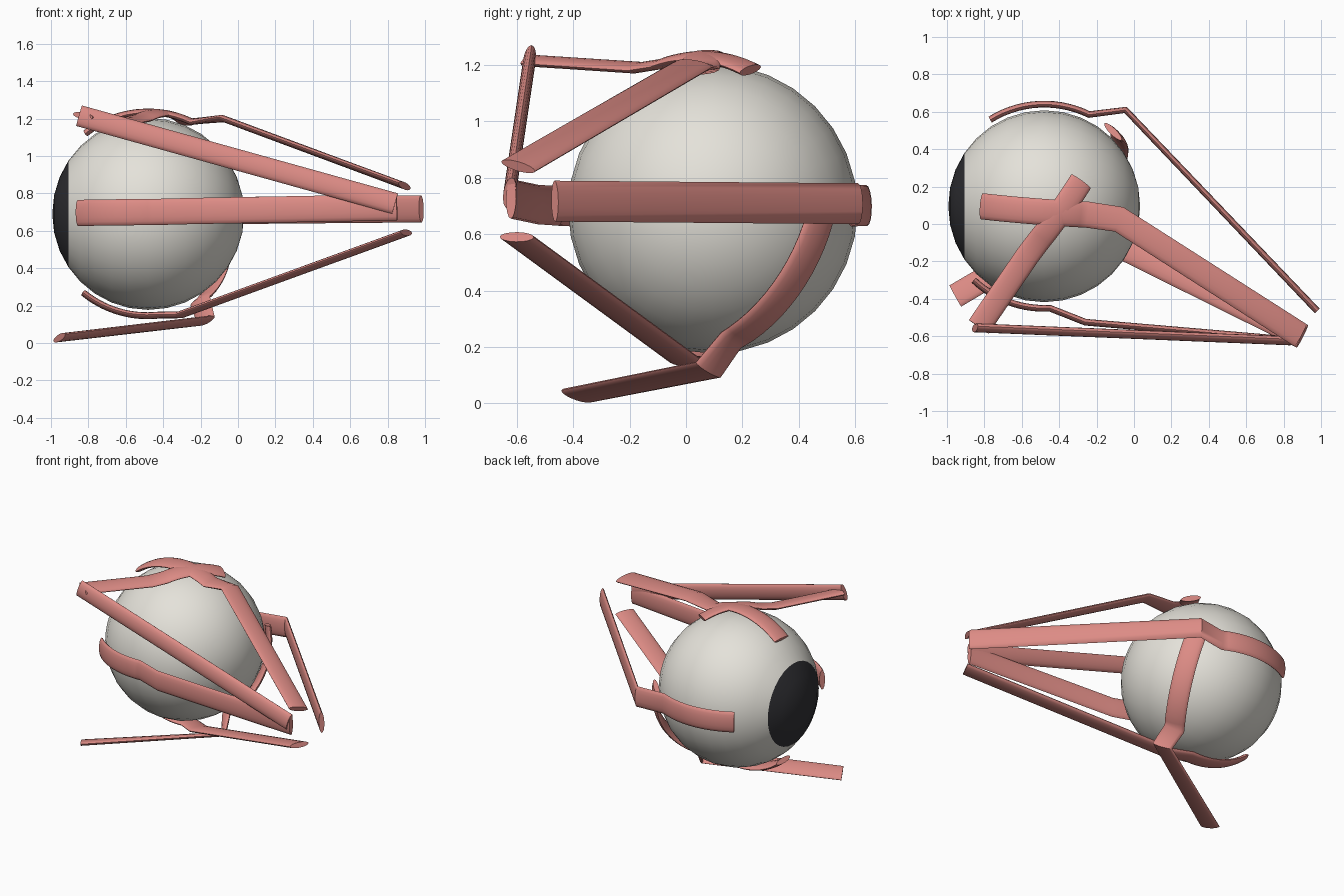
import bpy, bmesh, math
from mathutils import Vector, Matrix

if "Cube" in bpy.data.objects:
    bpy.data.objects.remove(bpy.data.objects["Cube"])

C = Vector((-0.48, 0.095, 0.69))   # eyeball centre
R = 0.513
ARC_R = 0.546                      # radius at which straps hug the globe


def material(name, rgb):
    m = bpy.data.materials.new(name)
    m.diffuse_color = (*rgb, 1)
    m.use_nodes = True
    m.node_tree.nodes["Principled BSDF"].inputs["Base Color"].default_value = m.diffuse_color
    return m


MUSCLE = material("muscle_red", (0.72, 0.26, 0.235))
WHITE = material("eye_white", (0.78, 0.76, 0.70))
DARK = material("cornea_dark", (0.03, 0.03, 0.035))


def finish(name, bm, mat, angle):
    bmesh.ops.recalc_face_normals(bm, faces=bm.faces)
    me = bpy.data.meshes.new(name)
    bm.to_mesh(me)
    bm.free()
    me.materials.append(mat)
    ob = bpy.data.objects.new(name, me)
    bpy.context.collection.objects.link(ob)
    bpy.ops.object.select_all(action='DESELECT')
    ob.select_set(True)
    bpy.context.view_layer.objects.active = ob
    bpy.ops.object.shade_smooth_by_angle(angle=math.radians(angle))
    return ob


def globe_part(name, mat, front):
    """Sphere with its pole on -x, keeping either the front cap or the rest."""
    bm = bmesh.new()
    bmesh.ops.create_uvsphere(bm, u_segments=32, v_segments=16, radius=R,
                              matrix=Matrix.Translation(C) @ Matrix.Rotation(math.pi / 2, 4, 'Y'))
    cut = C.x - R * math.cos(math.radians(33.75))
    drop = [f for f in bm.faces if (f.calc_center_median().x < cut) != front]
    bmesh.ops.delete(bm, geom=drop, context='FACES')
    finish(name, bm, mat, 40)


def arc(a, b, n=14):
    """Great-circle path on the globe from a towards b."""
    da, db = (Vector(a) - C).normalized(), (Vector(b) - C).normalized()
    return [C + ARC_R * da.slerp(db, i / n) for i in range(n + 1)]


def strap(name, path, width, thick=0.036, normal=None, sides=16):
    """Sweep a flat ellipse along the path, its thin side facing away from the globe."""
    pts = [Vector(p) for p in path]
    bm = bmesh.new()
    rings = []
    for i, p in enumerate(pts):
        d0 = (p - pts[i - 1]).normalized() if i else None
        d1 = (pts[i + 1] - p).normalized() if i < len(pts) - 1 else None
        t = ((d0 or d1) + (d1 or d0)).normalized()
        n = Vector(normal) if normal else p - C
        n = (n - t * n.dot(t)).normalized()
        s = t.cross(n)
        ring = []
        for k in range(sides):
            a = 2 * math.pi * k / sides
            ring.append(bm.verts.new(p + s * (math.cos(a) * width / 2) + n * (math.sin(a) * thick / 2)))
        rings.append(ring)
    for r0, r1 in zip(rings, rings[1:]):
        for k in range(sides):
            j = (k + 1) % sides
            bm.faces.new((r0[k], r0[j], r1[j], r1[k]))
    bm.faces.new(rings[0])
    bm.faces.new(rings[-1])
    finish(name, bm, MUSCLE, 50)


# Eyeball and its dark front cap
globe_part("eyeball", WHITE, False)
globe_part("cornea", DARK, True)

# Four straight muscles: hug the globe, kink, then run back to the apex
strap("upper_straight_muscle",
      arc((-0.82, 0.095, 1.13), (-0.25, 0.05, 1.184)) + [(-0.08, 0.025, 1.2), (0.89, -0.595, 0.84)], 0.14)
strap("lower_straight_muscle",
      arc((-0.83, 0.09, 0.26), (-0.42, 0.05, 0.155)) + [(-0.31, 0.0, 0.15), (0.9, -0.6, 0.59)], 0.135)
strap("outer_straight_muscle",
      arc((-0.77, 0.56, 0.7), (-0.24, 0.585, 0.7)) + [(-0.045, 0.61, 0.708), (0.98, -0.465, 0.717)], 0.145)
strap("inner_straight_muscle",
      arc((-0.86, -0.305, 0.695), (-0.45, -0.45, 0.7)) + [(-0.26, -0.525, 0.705), (0.85, -0.62, 0.725)], 0.14)

# Upper slanted muscle: tendon over the globe, then belly from the pulley point to the apex
strap("upper_slanted_tendon",
      arc((-0.28, 0.23, 1.19), (-0.51, -0.09, 1.2)) + [(-0.57, -0.17, 1.19), (-0.83, -0.55, 1.215)], 0.13)
strap("upper_slanted_belly",
      [(-0.85, -0.555, 1.215), (0.84, -0.625, 0.745)], 0.115, 0.045, (0, -1, 0.15))

# Lower slanted muscle: wraps under and behind the globe
strap("lower_slanted_muscle",
      arc((-0.12, 0.485, 0.75), (-0.2, 0.16, 0.22)) + [(-0.17, 0.08, 0.12), (-0.955, -0.385, 0.028)], 0.135)
